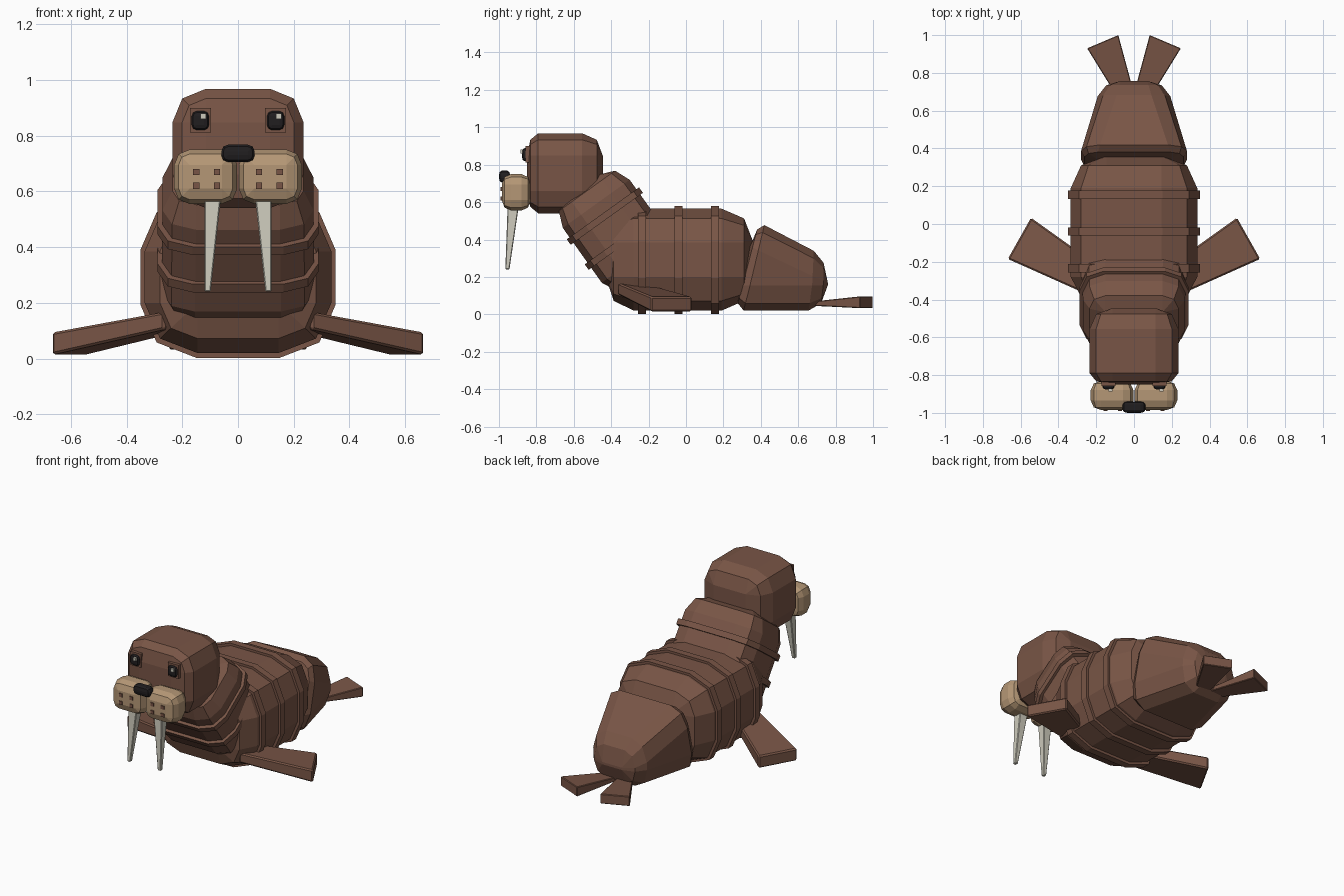
import bpy, bmesh
from mathutils import Matrix, Vector

cube = bpy.data.objects.get("Cube")
if cube:
    bpy.data.objects.remove(cube, do_unlink=True)


def material(name, rgb):
    m = bpy.data.materials.new(name)
    m.use_nodes = True
    m.diffuse_color = (*rgb, 1)
    m.node_tree.nodes["Principled BSDF"].inputs["Base Color"].default_value = (*rgb, 1)
    return m


brown = material("brown hide", (0.19, 0.091, 0.061))
tan = material("tan muzzle", (0.46, 0.31, 0.18))
ivory = material("ivory", (0.62, 0.6, 0.51))
black = material("black", (0.015, 0.013, 0.014))


def finish(name, bm, mat):
    bmesh.ops.remove_doubles(bm, verts=bm.verts, dist=0.0005)
    bmesh.ops.recalc_face_normals(bm, faces=bm.faces)
    mesh = bpy.data.meshes.new(name)
    bm.to_mesh(mesh)
    bm.free()
    mesh.materials.append(mat)
    obj = bpy.data.objects.new(name, mesh)
    bpy.context.collection.objects.link(obj)
    return obj


MID = 0.29  # inset of the middle point of a two-segment rounded corner


def section(hw, z0, z1, rx, rz, t, cx):
    """Rounded rectangle, inset by the fraction t of its corner radius."""
    hw, z0, z1 = hw - rx * t, z0 + rz * t, z1 - rz * t
    rx, rz = rx * (1 - t), rz * (1 - t)
    mid, hh = (z0 + z1) / 2, (z1 - z0) / 2
    quarter = [(hw, hh - rz), (hw - rx * MID, hh - rz * MID), (hw - rx, hh)]
    pts = []
    for sx, sz in ((1, 1), (-1, 1), (-1, -1), (1, -1)):
        corner = [(cx + sx * x, mid + sz * z) for x, z in quarter]
        pts += corner if sx * sz > 0 else corner[::-1]
    return pts


def rounded_box(name, mat, front, back, rx, rz, rf=0, rb=0, cx=0, warp=None):
    """Tapered box from front to back, each given as (y, half width, z0, z1)."""
    length = back[0] - front[0]
    stops = [(0, 1), (rf * MID, MID), (rf, 0)] if rf else [(0, 0)]
    stops += [(length - rb, 0), (length - rb * MID, MID), (length, 1)] if rb else [(length, 0)]
    bm = bmesh.new()
    rings = []
    for d, t in stops:
        f = d / length
        y, hw, z0, z1 = (a + (b - a) * f for a, b in zip(front, back))
        ring = []
        for x, z in section(hw, z0, z1, rx, rz, t, cx):
            p = Vector((x, y, z))
            ring.append(bm.verts.new(warp(p, f) if warp else p))
        rings.append(ring)
    n = len(rings[0])
    for a, b in zip(rings, rings[1:]):
        for i in range(n):
            j = (i + 1) % n
            bm.faces.new((a[i], a[j], b[j], b[i]))
    bm.faces.new(rings[0])
    bm.faces.new(rings[-1][::-1])
    return finish(name, bm, mat)


def block(name, mat, start, end, bevel=0.0):
    """Hexahedron between two four-cornered ends."""
    bm = bmesh.new()
    a = [bm.verts.new(p) for p in start]
    b = [bm.verts.new(p) for p in end]
    bm.faces.new(a)
    bm.faces.new(b[::-1])
    for i in range(4):
        j = (i + 1) % 4
        bm.faces.new((a[i], a[j], b[j], b[i]))
    obj = finish(name, bm, mat)
    if bevel:
        mod = obj.modifiers.new("edge bevel", "BEVEL")
        mod.width, mod.segments = bevel, 1
    return obj


def slab_end(p, q, z0, z1, side):
    return [(side * x, y, z) for (x, y), z in ((p, z0), (q, z0), (q, z1), (p, z1))]


# Main body with its raised skin folds
rounded_box("body", brown, (-0.43, 0.335, 0.02, 0.565), (0.36, 0.335, 0.02, 0.565),
            0.19, 0.18, 0.15, 0.17)
for i, y in enumerate((-0.235, -0.04, 0.155)):
    rounded_box(f"body_fold_{i + 1}", brown, (y - 0.022, 0.35, 0.003, 0.58),
                (y + 0.022, 0.35, 0.003, 0.58), 0.2, 0.19)


# Hindquarters, with the front face leaning back
def lean(p, f):
    p.y += 0.27 * (p.z - 0.02) * (1 - f) + 0.12 * min(0, p.z - 0.15) * f
    return p


rounded_box("hindquarters", brown, (0.25, 0.295, 0.02, 0.5), (0.758, 0.17, 0.02, 0.305),
            0.1, 0.135, 0.06, 0.09, warp=lean)

# Neck, leaning forward, with two folds
TILT = Matrix(((1, 0, 0), (0, -0.583, 0.812), (0, 0.812, 0.583)))


def tilt(p, f):
    return TILT @ p


rounded_box("neck", brown, (0.3, 0.275, -0.268, 0.175), (0.88, 0.27, -0.265, 0.175),
            0.12, 0.12, 0.1, 0.12, warp=tilt)
for i, a in enumerate((0.515, 0.68)):
    rounded_box(f"neck_fold_{i + 1}", brown, (a - 0.018, 0.288, -0.284, 0.192),
                (a + 0.018, 0.288, -0.284, 0.192), 0.125, 0.125, warp=tilt)

# Head and nose
rounded_box("head", brown, (-0.85, 0.235, 0.54, 0.968), (-0.445, 0.235, 0.54, 0.968),
            0.12, 0.12, 0.06, 0.11)
rounded_box("nose", black, (-1.0, 0.06, 0.705, 0.768), (-0.94, 0.06, 0.705, 0.768),
            0.025, 0.025, 0.015, 0.015)

# Paired parts
for side, label in ((1, "left"), (-1, "right")):
    rounded_box(f"{label}_muzzle", tan, (-0.985, 0.113, 0.555, 0.75),
                (-0.83, 0.113, 0.555, 0.75), 0.055, 0.055, 0.05, 0.05, cx=side * 0.116)
    for i, (x, z) in enumerate(((0.075, 0.67), (0.15, 0.67), (0.075, 0.62), (0.15, 0.62))):
        rounded_box(f"{label}_whisker_spot_{i + 1}", brown,
                    (-0.991, 0.011, z - 0.011, z + 0.011),
                    (-0.97, 0.011, z - 0.011, z + 0.011), 0, 0, cx=side * x)

    # Eyes
    ex = side * 0.135
    rounded_box(f"{label}_eye_socket", brown, (-0.858, 0.038, 0.812, 0.9),
                (-0.82, 0.038, 0.812, 0.9), 0, 0, cx=ex)
    rounded_box(f"{label}_eye", black, (-0.876, 0.031, 0.82, 0.888),
                (-0.835, 0.031, 0.82, 0.888), 0.018, 0.018, 0.012, 0.012, cx=ex)
    rounded_box(f"{label}_eye_glint", ivory, (-0.886, 0.01, 0.86, 0.88),
                (-0.868, 0.01, 0.86, 0.88), 0, 0, cx=ex + 0.011)

    # Tusk
    ends = []
    for x, y, z, h in ((0.09, -0.922, 0.6, 0.031), (0.109, -0.955, 0.24, 0.011)):
        ends.append([(side * (x + sx * h), y + sy * h, z)
                     for sx, sy in ((-1, -1), (1, -1), (1, 1), (-1, 1))])
    block(f"{label}_tusk", ivory, *ends, bevel=0.004)

    # Flippers
    block(f"{label}_front_flipper", brown,
          slab_end((0.265, -0.365), (0.17, -0.235), 0.105, 0.168, side),
          slab_end((0.668, -0.185), (0.545, 0.033), 0.014, 0.094, side), bevel=0.008)
    block(f"{label}_tail_flipper", brown,
          slab_end((0.1, 0.69), (0.002, 0.7), 0.045, 0.07, side),
          slab_end((0.248, 0.93), (0.083, 1.0), 0.033, 0.096, side), bevel=0.004)
